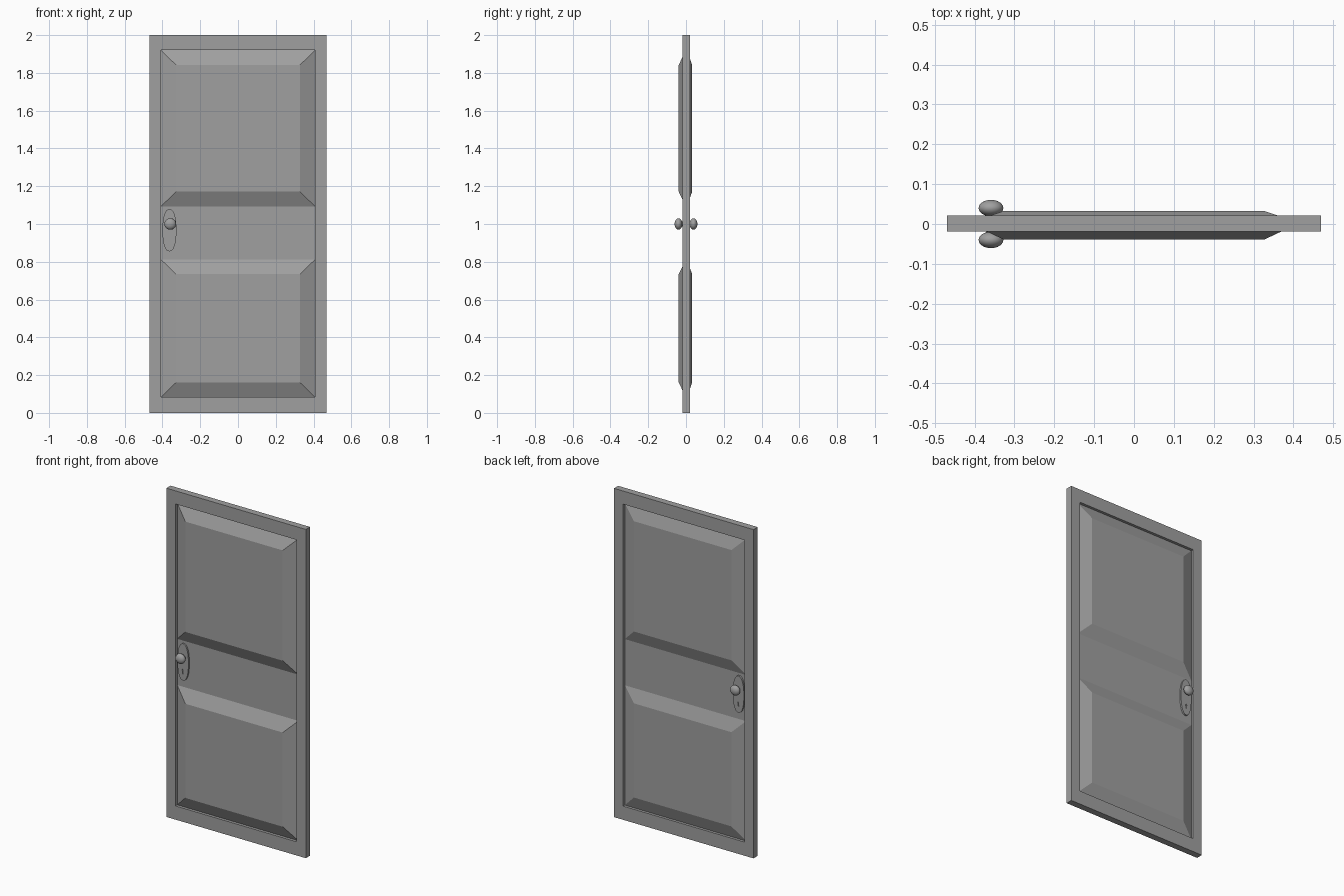
import bpy, bmesh, math
from mathutils import Matrix

cube = bpy.data.objects.get("Cube")
if cube:
    bpy.data.objects.remove(cube, do_unlink=True)


def material(name, value):
    m = bpy.data.materials.new(name)
    m.use_nodes = True
    color = (value, value, value, 1)
    m.diffuse_color = color
    m.node_tree.nodes["Principled BSDF"].inputs["Base Color"].default_value = color
    return m


GREY = material("door grey", 0.35)

FRONT, BACK = -0.0185, 0.0215          # frame faces
CORE = {-1: -0.001, 1: 0.005}          # recessed faces behind the panels
RAISED = {-1: -0.0385, 1: 0.0325}      # raised panel faces
KNOB_X = -0.359


def finish(name, bm, smooth=False):
    bmesh.ops.recalc_face_normals(bm, faces=bm.faces)
    mesh = bpy.data.meshes.new(name)
    bm.to_mesh(mesh)
    bm.free()
    mesh.materials.append(GREY)
    obj = bpy.data.objects.new(name, mesh)
    bpy.context.collection.objects.link(obj)
    if smooth:
        bpy.ops.object.select_all(action='DESELECT')
        obj.select_set(True)
        bpy.context.view_layer.objects.active = obj
        bpy.ops.object.shade_smooth_by_angle(angle=math.radians(40))
    return obj


def rect(x0, x1, z0, z1):
    return [(x0, z0), (x1, z0), (x1, z1), (x0, z1)]


def loft(name, loops, closed=False, smooth=False):
    """Join (outline, y) loops; cap the ends, or wrap round into a ring."""
    bm = bmesh.new()
    rings = [[bm.verts.new((x, y, z)) for x, z in pts] for pts, y in loops]
    pairs = list(zip(rings, rings[1:])) + ([(rings[-1], rings[0])] if closed else [])
    for a, b in pairs:
        for i in range(len(a)):
            j = (i + 1) % len(a)
            bm.faces.new((a[i], a[j], b[j], b[i]))
    if not closed:
        bm.faces.new(rings[0])
        bm.faces.new(rings[-1])
    return finish(name, bm, smooth)


def oval(cx, cz, rx, rz, power=2.0, n=32):
    pts = []
    for i in range(n):
        c, s = math.cos(math.tau * i / n), math.sin(math.tau * i / n)
        pts.append((cx + rx * math.copysign(abs(c) ** (2 / power), c),
                    cz + rz * math.copysign(abs(s) ** (2 / power), s)))
    return pts


# Outer frame and thin core board
outer, inner = rect(-0.469, 0.469, 0, 2), rect(-0.408, 0.408, 0.083, 1.92)
loft("door_frame", [(outer, FRONT), (outer, BACK), (inner, BACK), (inner, FRONT)], closed=True)
loft("door_core", [(inner, CORE[-1]), (inner, CORE[1])])

for side, label in ((-1, "front"), (1, "back")):
    base, top = CORE[side], RAISED[side]

    # Raised panels with wide bevelled borders
    for part, z0, z1 in (("upper", 1.093, 1.92), ("lower", 0.083, 0.812)):
        loft(f"{label}_{part}_panel",
             [(rect(-0.408, 0.408, z0, z1), base),
              (rect(-0.328, 0.328, z0 + 0.078, z1 - 0.078), top)])

    # Oval lock plate with a keyhole cut into it
    face = base + side * 0.01
    plate = loft(f"{label}_lock_plate",
                 [(oval(-0.363, 0.967, 0.037, 0.112, 2.3), base - side * 0.001),
                  (oval(-0.363, 0.967, 0.037, 0.112, 2.3), face)], smooth=True)
    hole = [(-0.366, 0.895), (-0.360, 0.895), (-0.361, 0.912), (-0.357, 0.918),
            (-0.363, 0.925), (-0.369, 0.918), (-0.365, 0.912)]
    cutter = loft(f"{label}_keyhole_cutter", [(hole, face - side * 0.006), (hole, face + side * 0.01)])
    cutter.hide_render = True
    cutter.hide_set(True)
    cut = plate.modifiers.new("keyhole", 'BOOLEAN')
    cut.object, cut.operation, cut.solver = cutter, 'DIFFERENCE', 'EXACT'

    # Knob neck and flattened round knob
    neck = oval(KNOB_X, 1.0, 0.012, 0.012, n=20)
    loft(f"{label}_knob_neck", [(neck, base), (neck, side * 0.035)], smooth=True)
    bm = bmesh.new()
    bmesh.ops.create_uvsphere(bm, u_segments=32, v_segments=16, radius=1,
                              matrix=Matrix.Translation((KNOB_X, side * 0.040, 1.0))
                              @ Matrix.Diagonal((0.031, 0.0205, 0.030, 1)))
    finish(f"{label}_knob", bm, smooth=True)
